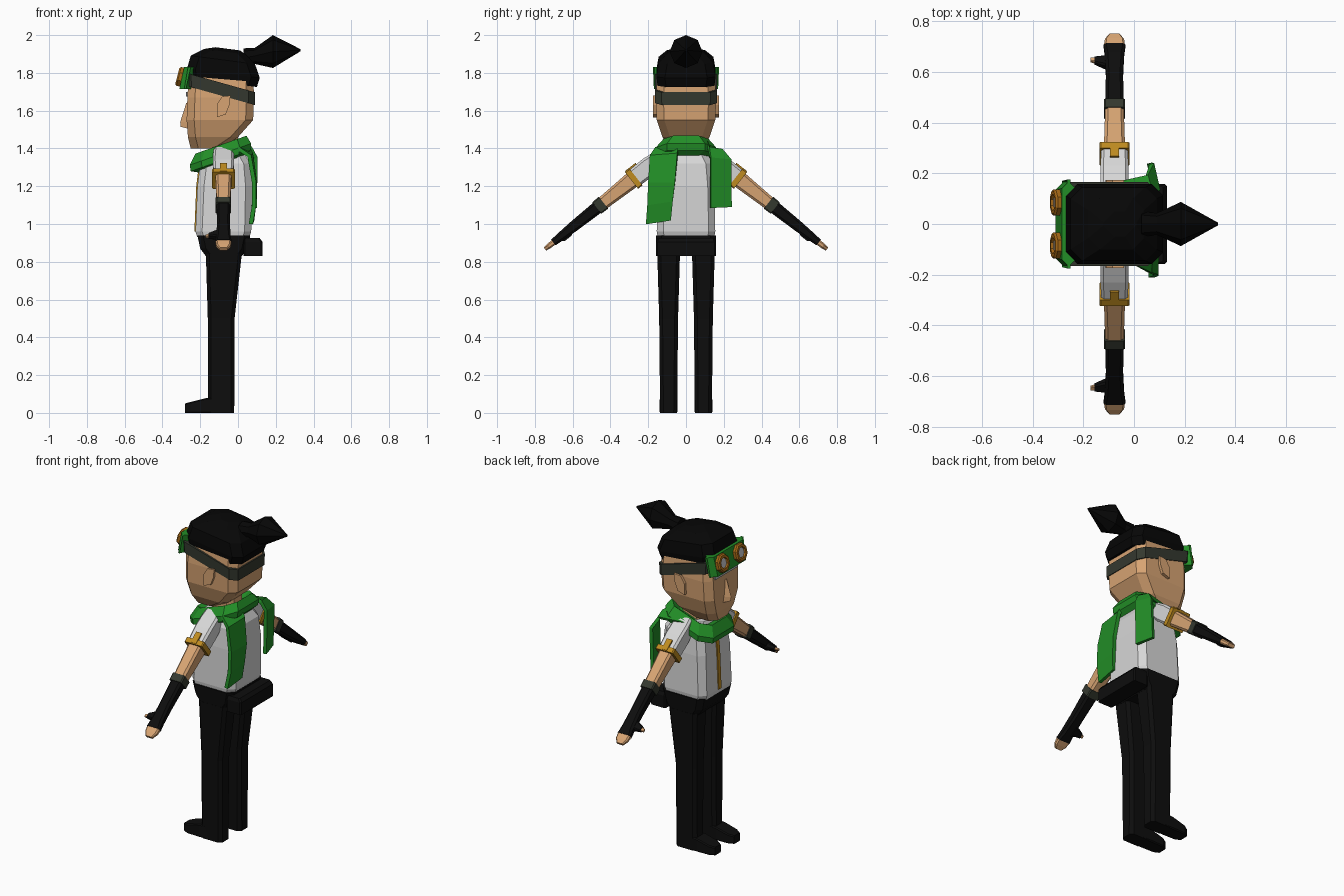
import bpy
import bmesh
import math
from mathutils import Vector

cube = bpy.data.objects.get("Cube")
if cube:
    bpy.data.objects.remove(cube, do_unlink=True)


def material(name, r, g, b):
    m = bpy.data.materials.new(name)
    m.use_nodes = True
    m.diffuse_color = (r, g, b, 1)
    bsdf = m.node_tree.nodes["Principled BSDF"]
    bsdf.inputs["Base Color"].default_value = (r, g, b, 1)
    bsdf.inputs["Roughness"].default_value = 0.9
    return m


HAIR = material("hair black", .002, .002, .002)
CLOTH = material("cloth black", .004, .004, .004)
SKIN = material("skin", .68, .37, .17)
WHITE = material("shirt white", .68, .68, .68)
GREEN = material("scarf green", .016, .27, .02)
GOLD = material("gold trim", .52, .26, .015)
BROWN = material("goggle brown", .38, .14, .008)
STRAP = material("strap grey green", .034, .04, .028)
LENS = material("lens grey", .5, .5, .52)


def finish(name, bm, mat):
    bmesh.ops.recalc_face_normals(bm, faces=bm.faces)
    me = bpy.data.meshes.new(name)
    bm.to_mesh(me)
    bm.free()
    me.materials.append(mat)
    ob = bpy.data.objects.new(name, me)
    bpy.context.collection.objects.link(ob)
    return ob


def loft(name, rings, mat):
    """Skin a stack of equal-sized point rings and cap both ends."""
    bm = bmesh.new()
    loops = [[bm.verts.new(p) for p in ring] for ring in rings]
    n = len(loops[0])
    for a, b in zip(loops, loops[1:]):
        for i in range(n):
            j = (i + 1) % n
            bm.faces.new((a[i], a[j], b[j], b[i]))
    bm.faces.new(loops[0])
    bm.faces.new(loops[-1])
    return finish(name, bm, mat)


def corners(u0, u1, v0, v1, c):
    """Rectangle with cut corners."""
    return [(u0 + c, v0), (u1 - c, v0), (u1, v0 + c), (u1, v1 - c),
            (u1 - c, v1), (u0 + c, v1), (u0, v1 - c), (u0, v0 + c)]


def level(z, x0, x1, hy, c, slope=0, cy=0):
    """Horizontal cut-corner ring, optionally tilted along x."""
    return [(x, y, z + slope * (x + .09))
            for x, y in corners(x0, x1, cy - hy, cy + hy, c)]


def body(name, rows, c, mat, slope=0, cy=0):
    return loft(name, [level(z, a, b, h, c, slope, cy) for z, a, b, h in rows], mat)


def strip(name, pairs, mat, thick):
    """Cloth ribbon through pairs of edge points."""
    bm = bmesh.new()
    rows = [[bm.verts.new(p) for p in pair] for pair in pairs]
    for a, b in zip(rows, rows[1:]):
        bm.faces.new((a[0], a[1], b[1], b[0]))
    ob = finish(name, bm, mat)
    mod = ob.modifiers.new("thickness", "SOLIDIFY")
    mod.thickness = thick
    mod.offset = 0
    return ob


# Torso, hips and pouch
body("shirt", [(.93, -.215, .06, .15), (.96, -.225, .07, .155), (1.2, -.215, .075, .15),
               (1.32, -.2, .065, .14), (1.38, -.17, .03, .11)], .035, WHITE)
strip("shirt_stripe", [((-.228, -.013, .96), (-.228, .013, .96)),
                       ((-.218, -.013, 1.2), (-.218, .013, 1.2)),
                       ((-.203, -.013, 1.32), (-.203, .013, 1.32))], GOLD, .006)
body("hips", [(.83, -.17, .02, .15), (.87, -.2, .05, .155),
              (.94, -.215, .065, .16)], .03, CLOTH)
body("belt_pouch", [(.83, .03, .13, .158), (.905, .03, .13, .158),
                    (.925, .03, .115, .15)], .008, CLOTH)
body("neck", [(1.34, -.15, 0, .07), (1.46, -.15, 0, .07)], .03, SKIN)

# Head, face and hair
body("head", [(1.4, -.25, -.09, .085), (1.46, -.265, 0, .125), (1.55, -.272, .08, .155),
              (1.67, -.268, .085, .16), (1.8, -.26, .08, .15)], .04, SKIN)
loft("nose", [[(-.268, -.008, 1.64), (-.274, 0, 1.64), (-.268, .008, 1.64)],
              [(-.265, -.026, 1.54), (-.306, 0, 1.54), (-.265, .026, 1.54)],
              [(-.265, -.028, 1.505), (-.304, 0, 1.515), (-.265, .028, 1.505)]], SKIN)
body("brow_plate", [(1.675, -.274, -.266, .11), (1.7, -.274, -.266, .11)], .002, LENS)
body("hair", [(1.75, -.265, .1, .15), (1.8, -.27, .115, .157), (1.87, -.25, .09, .145),
              (1.915, -.18, .04, .1), (1.932, -.12, .01, .05)], .045, HAIR, -.13)
loft("hair_bun", [[(x, r * math.sin(k * math.pi / 4), z + r * math.cos(k * math.pi / 4))
                   for k in range(8)]
                  for x, z, r in [(.03, 1.88, .05), (.09, 1.89, .043),
                                  (.185, 1.913, .087), (.332, 1.92, .005)]], HAIR)

# Head strap and goggles
body("head_strap", [(1.68, -.28, .09, .163), (1.748, -.285, .09, .165)], .035, STRAP, -.28)
body("goggle_plate", [(1.715, -.31, -.25, .17), (1.83, -.285, -.23, .175)], .035, GREEN)
axis = Vector((-.968, 0, .25))
up = Vector((.25, 0, .968))
across = Vector((0, 1, 0))


def disc(centre, depth, radius):
    return [centre + axis * depth + radius * (across * math.cos(a) + up * math.sin(a))
            for a in [(k + .5) * math.pi / 4 for k in range(8)]]


# Neck scarf with two tails down the back
loft("scarf_collar", [level(1.31, -.2, .03, .1, .05, .35),
                      level(1.335, -.25, .065, .16, .06, .35),
                      level(1.37, -.255, .07, .16, .06, .35),
                      level(1.42, -.225, .045, .12, .05, .35),
                      level(1.39, -.18, .01, .08, .03, .35)], GREEN)
strip("scarf_tail_long", [((0, -.16, 1.4), (.04, -.04, 1.43)),
                          ((.06, -.19, 1.36), (.07, -.045, 1.37)),
                          ((.085, -.2, 1.22), (.09, -.058, 1.22)),
                          ((.085, -.205, 1.1), (.085, -.07, 1.12)),
                          ((.068, -.212, 1), (.075, -.08, 1.02))], GREEN, .022)
strip("scarf_tail_short", [((-.12, .15, 1.38), (.03, .11, 1.43)),
                           ((.05, .19, 1.39), (.07, .12, 1.4)),
                           ((.07, .238, 1.34), (.095, .13, 1.35)),
                           ((.06, .24, 1.09), (.09, .13, 1.085))], GREEN, .02)

# Paired parts: arms, legs, ears and goggle eyepieces
ARM_X = -.077
for tag, side in (("left", -1), ("right", 1)):

    def arm_point(x, s, t):
        return (x, side * (.277 + .78 * s + .62 * t), 1.24 - .62 * s + .78 * t)

    def arm_part(name, rows, mat, cut=.012):
        loft(f"{name}_{tag}", [[arm_point(x, s, t) for x, t in
                                corners(ARM_X - hx, ARM_X + hx, -ht, ht, min(cut, ht / 2))]
                               for s, hx, ht in rows], mat)

    arm_part("sleeve", [(-.22, .05, .04), (-.17, .055, .045), (-.1, .056, .052),
                        (0, .052, .05)], WHITE)
    arm_part("sleeve_trim", [(-.015, .06, .057), (.015, .06, .057)], GOLD, .006)
    loft(f"trim_tab_{tag}", [[arm_point(x, s, t) for x, s in
                              corners(ARM_X - .018, ARM_X + .018, -.06, .01, .002)]
                             for t in (.04, .06)], GOLD)
    arm_part("forearm", [(0, .042, .045), (.24, .036, .034)], SKIN)
    arm_part("wrist_band", [(.205, .041, .04), (.25, .041, .039)], STRAP, .006)
    arm_part("glove", [(.24, .036, .034), (.4, .034, .029), (.5, .038, .023),
                       (.545, .043, .019)], CLOTH)
    arm_part("fingers", [(.54, .042, .016), (.575, .038, .014), (.602, .022, .01)], SKIN)

    def thumb(name, rows, mat):
        loft(f"{name}_{tag}", [[arm_point(x, s, t) for s, t in
                                corners(sc - h, sc + h, -.008 - h * .7, -.008 + h * .7, h * .3)]
                               for x, sc, h in rows], mat)

    thumb("thumb_glove", [(-.09, .47, .034), (-.118, .47, .026), (-.155, .478, .016)], CLOTH)
    thumb("thumb_tip", [(-.15, .478, .013), (-.172, .482, .009)], SKIN)

    body(f"trouser_leg_{tag}", [(0, -.16, -.02, .045), (.5, -.16, -.018, .05),
                                (.84, -.17, .02, .06)], .018, CLOTH, cy=side * .092)
    loft(f"shoe_{tag}", [[(x, side * .092 + y, z) for y, z in
                          corners(-h, h, 0, top, .006)]
                         for x, h, top in [(-.1, .045, .085), (-.17, .047, .078),
                                           (-.25, .045, .058), (-.28, .03, .05)]], CLOTH)

    outline = [(-.085, 1.675), (-.11, 1.635), (-.112, 1.565), (-.065, 1.58),
               (-.045, 1.63), (-.04, 1.68)]
    loft(f"ear_{tag}", [[(x, side * y, z) for x, z in outline] for y in (.14, .174)], SKIN)

    eye = Vector((-.292, side * .085, 1.776))
    loft(f"goggle_rim_{tag}", [disc(eye, -.01, .055), disc(eye, .022, .055),
                               disc(eye, .03, .048), disc(eye, .03, .033),
                               disc(eye, .015, .03)], BROWN)
    loft(f"goggle_lens_{tag}", [disc(eye, .014, .03), disc(eye, .02, .03)], LENS)
